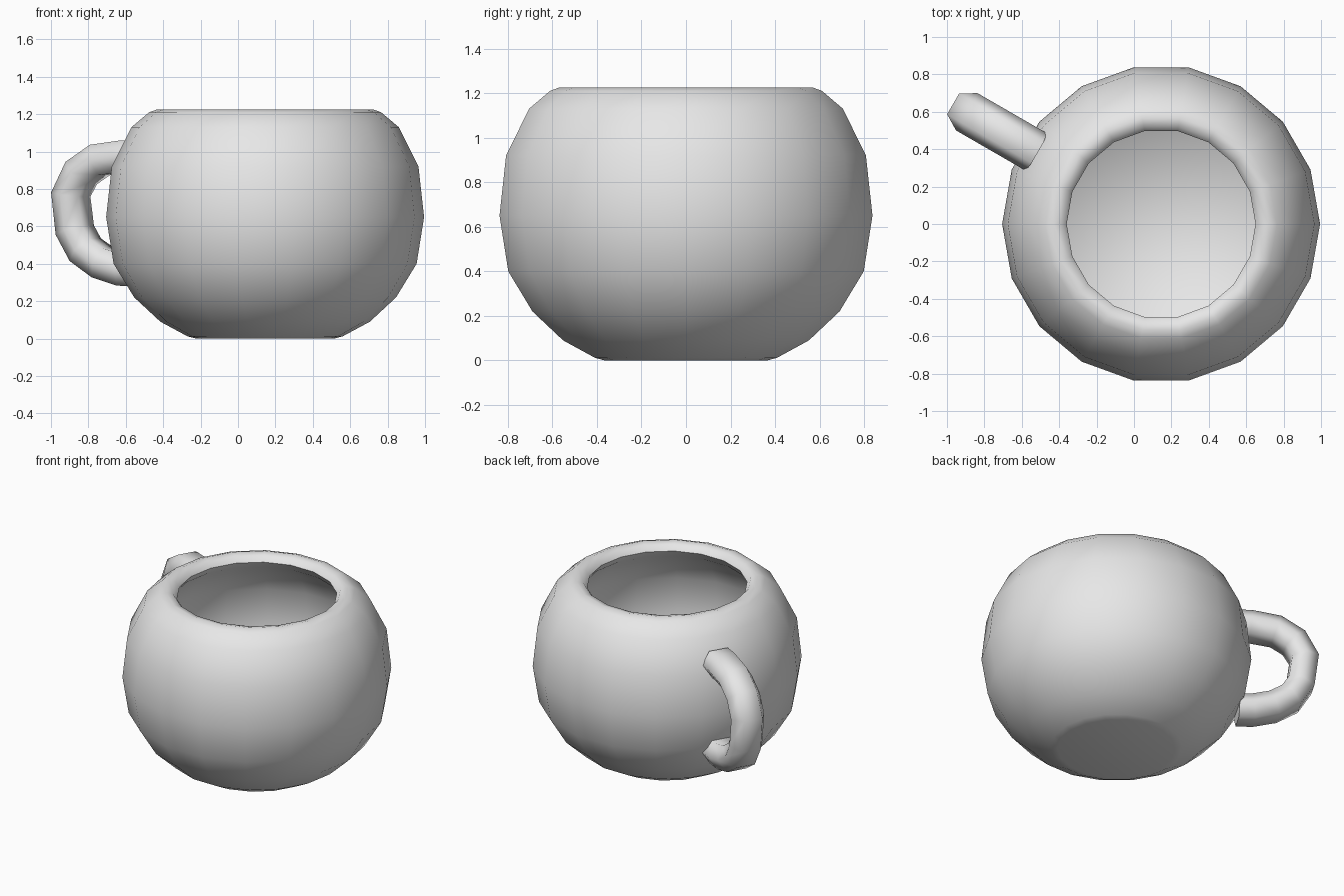
import bpy, bmesh, math
from mathutils import Vector

if "Cube" in bpy.data.objects:
    bpy.data.objects.remove(bpy.data.objects["Cube"])

clay = bpy.data.materials.new("light_grey")
clay.diffuse_color = (0.8, 0.8, 0.8, 1.0)
clay.use_nodes = True
clay.node_tree.nodes["Principled BSDF"].inputs["Base Color"].default_value = clay.diffuse_color
CX = 0.145  # body axis


def finish(bm, name, angle):
    bmesh.ops.recalc_face_normals(bm, faces=bm.faces[:])
    me = bpy.data.meshes.new(name)
    bm.to_mesh(me)
    bm.free()
    me.materials.append(clay)
    ob = bpy.data.objects.new(name, me)
    bpy.context.collection.objects.link(ob)
    bpy.ops.object.select_all(action='DESELECT')
    ob.select_set(True)
    bpy.context.view_layer.objects.active = ob
    bpy.ops.object.shade_smooth_by_angle(angle=math.radians(angle))
    return ob


def skin(rings, name, angle):
    """Bridge a list of point rings and cap both ends."""
    bm = bmesh.new()
    vs = [[bm.verts.new(p) for p in ring] for ring in rings]
    n = len(vs[0])
    for a, b in zip(vs, vs[1:]):
        for i in range(n):
            j = (i + 1) % n
            bm.faces.new((a[i], a[j], b[j], b[i]))
    bm.faces.new(vs[0])
    bm.faces.new(vs[-1])
    return finish(bm, name, angle)


# Round bowl: outside, rolled rim, inside and floor (radius, height)
profile = [(.37, 0), (.415, .012), (.56, .09), (.70, .22), (.81, .40), (.85, .65),
           (.82, .92), (.715, 1.13), (.62, 1.21), (.575, 1.226), (.53, 1.215),
           (.505, 1.18), (.54, 1.13), (.64, 1.05), (.73, .89), (.76, .65),
           (.72, .43), (.62, .25), (.50, .11)]
SEG = 18
rings = [[(CX + r * math.cos(2 * math.pi * i / SEG), r * math.sin(2 * math.pi * i / SEG), z)
          for i in range(SEG)] for r, z in profile]
skin(rings, "cup_body", 50)

# Handle: six-sided tube swept along an arc in the vertical plane at 150 degrees
path = [(.77, .968), (.85, .975), (1.02, .955), (1.135, .885), (1.2, .77), (1.175, .58),
        (1.11, .475), (1.0, .405), (.865, .367), (.77, .363)]
section = [(.085, -.064), (.085, .064), (0, .115), (-.085, .064), (-.085, -.064), (0, -.115)]
out = Vector((math.cos(math.radians(150)), math.sin(math.radians(150)), 0))
side = Vector((0.5, math.sqrt(0.75), 0))
pts = [Vector(p) for p in path]
rings = []
for k, p in enumerate(pts):
    t = (pts[min(k + 1, len(pts) - 1)] - pts[max(k - 1, 0)]).normalized()
    nrm = Vector((-t.y, t.x))  # points away from the finger hole
    ring = []
    for u, w in section:
        q = p + nrm * u
        ring.append(Vector((CX, 0, q.y)) + out * q.x + side * w)
    rings.append(ring)
skin(rings, "handle", 65)
